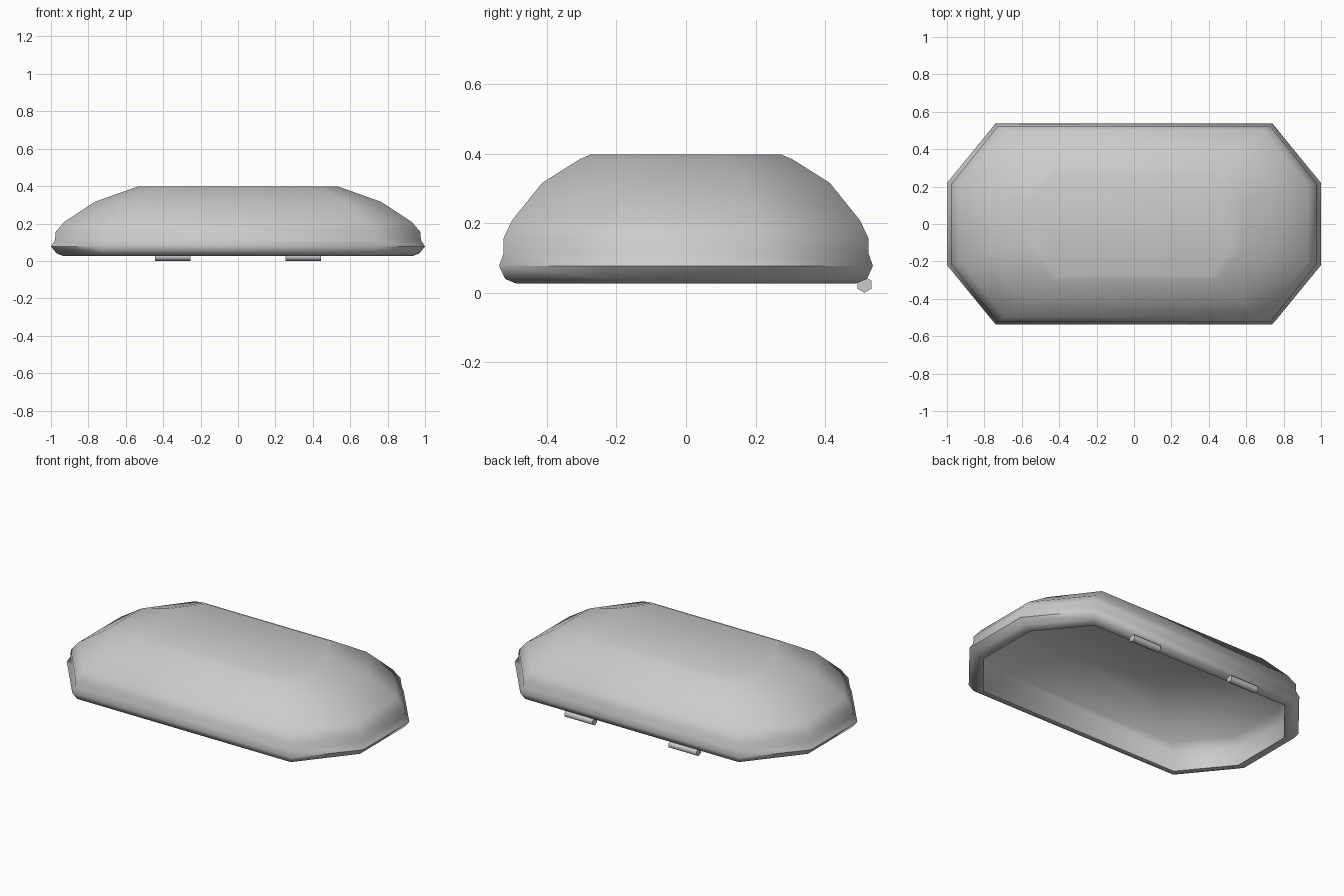
import bpy, bmesh, math
from mathutils import Matrix

if "Cube" in bpy.data.objects:
    bpy.data.objects.remove(bpy.data.objects["Cube"])


def finish(bm, name, angle):
    bmesh.ops.recalc_face_normals(bm, faces=bm.faces)
    mesh = bpy.data.meshes.new(name)
    bm.to_mesh(mesh)
    bm.free()
    ob = bpy.data.objects.new(name, mesh)
    bpy.context.collection.objects.link(ob)
    bpy.ops.object.select_all(action='DESELECT')
    ob.select_set(True)
    bpy.context.view_layer.objects.active = ob
    bpy.ops.object.shade_smooth_by_angle(angle=math.radians(angle))
    return ob


def octagon(bm, hx, hy, cx, cy, z):
    # hx, hy: half sizes; cx, cy: where the cut corners begin
    pts = [(hx, cy), (cx, hy), (-cx, hy), (-hx, cy),
           (-hx, -cy), (-cx, -hy), (cx, -hy), (hx, -cy)]
    return [bm.verts.new((x, y, z)) for x, y in pts]


# Lid shell: outer skin from the lip to the flat top, then the inner skin
outer = [(0.935, 0.49, 0.70, 0.20, 0.027),
         (0.97, 0.52, 0.72, 0.212, 0.04),
         (1.0, 0.537, 0.74, 0.22, 0.077),
         (0.978, 0.525, 0.727, 0.215, 0.112),
         (0.975, 0.525, 0.727, 0.215, 0.155),
         (0.93, 0.50, 0.69, 0.205, 0.208),
         (0.765, 0.413, 0.578, 0.168, 0.316),
         (0.575, 0.305, 0.445, 0.128, 0.384),
         (0.535, 0.274, 0.415, 0.118, 0.397)]
inner = [(0.915, 0.475, 0.685, 0.195, 0.03),
         (0.925, 0.48, 0.69, 0.198, 0.15),
         (0.88, 0.46, 0.655, 0.19, 0.195),
         (0.735, 0.385, 0.55, 0.158, 0.29),
         (0.515, 0.26, 0.40, 0.113, 0.367)]

bm = bmesh.new()
rings = [octagon(bm, *r) for r in list(reversed(outer)) + inner]
for a, b in zip(rings, rings[1:]):
    for i in range(8):
        j = (i + 1) % 8
        bm.faces.new((a[i], a[j], b[j], b[i]))
bm.faces.new(rings[0])
bm.faces.new(rings[-1])
finish(bm, "lid_shell", 60)

# Two hexagonal hinge barrels under the back edge
for side, name in ((-1, "hinge_left"), (1, "hinge_right")):
    bm = bmesh.new()
    place = Matrix.Translation((side * 0.35, 0.513, 0.02)) @ Matrix.Rotation(math.pi / 2, 4, 'Y') \
        @ Matrix.Rotation(math.pi / 2, 4, 'Z')
    bmesh.ops.create_cone(bm, cap_ends=True, segments=6, radius1=0.023,
                          radius2=0.023, depth=0.19, matrix=place)
    # stand the barrel on z = 0
    low = min(v.co.z for v in bm.verts)
    bmesh.ops.translate(bm, verts=bm.verts, vec=(0, 0, -low))
    finish(bm, name, 65)
